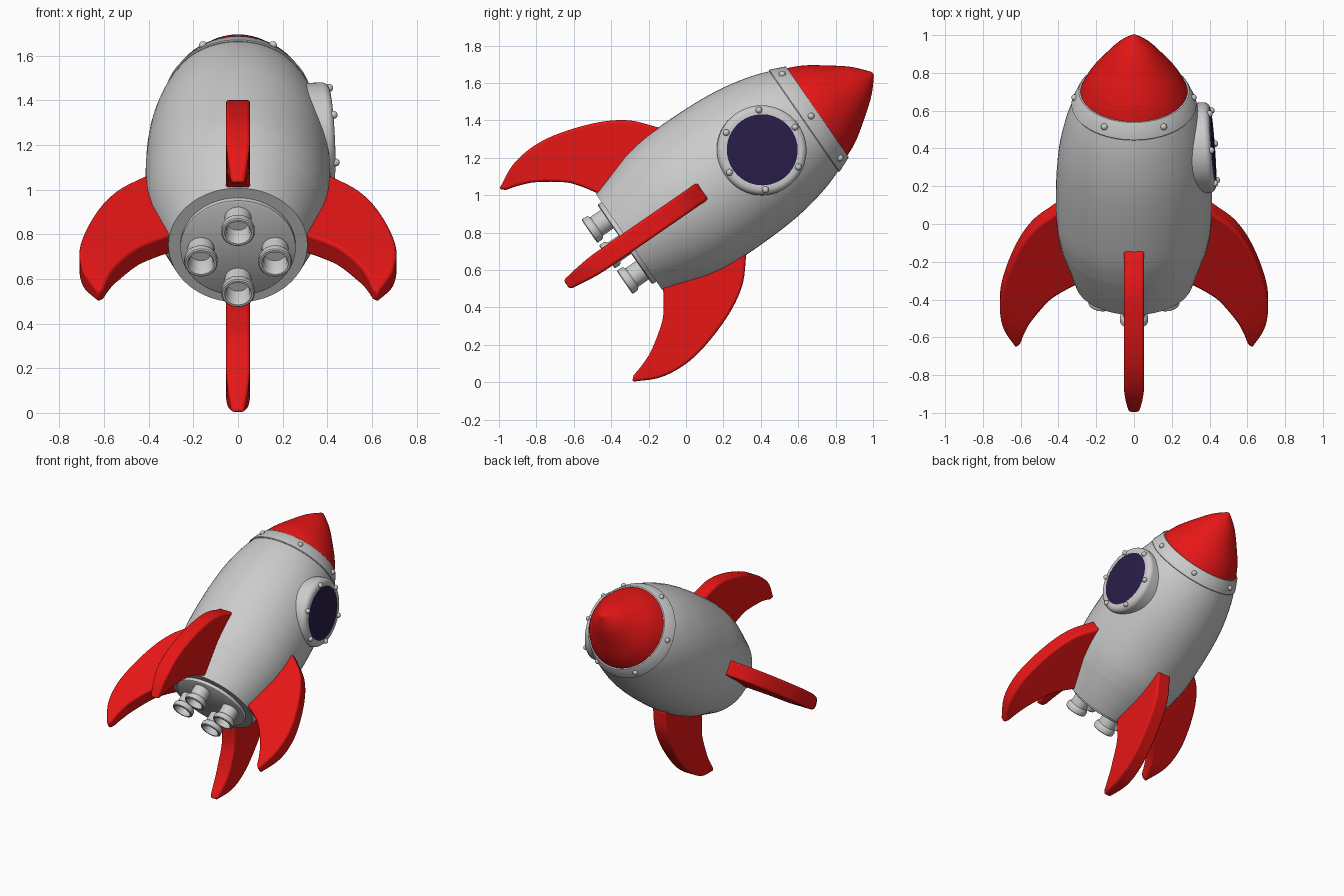
import bpy, bmesh, math
from mathutils import Matrix, Vector

if "Cube" in bpy.data.objects:
    bpy.data.objects.remove(bpy.data.objects["Cube"])

# Ship frame: local Z runs from the base centre to the nose tip
TILT = math.radians(34.6)
SHIP = Matrix.Translation((0, -0.305, 0.751)) @ Matrix.Rotation(TILT - math.pi / 2, 4, 'X')


def material(name, rgb):
    m = bpy.data.materials.new(name)
    m.diffuse_color = (*rgb, 1)
    m.use_nodes = True
    m.node_tree.nodes["Principled BSDF"].inputs["Base Color"].default_value = m.diffuse_color
    return m


RED = material("red_paint", (0.8, 0.008, 0.008))
GLASS = material("dark_glass", (0.022, 0.012, 0.065))


def spline(pts, n=6):
    """Catmull-Rom curve through 2D points."""
    p = [Vector(q) for q in pts]
    p = [2 * p[0] - p[1]] + p + [2 * p[-1] - p[-2]]
    out = []
    for i in range(1, len(p) - 2):
        a, b, c, d = p[i - 1:i + 3]
        for k in range(n):
            t = k / n
            out.append(0.5 * (2 * b + (c - a) * t + (2 * a - 5 * b + 4 * c - d) * t**2
                              + (3 * b - a - 3 * c + d) * t**3))
    return [tuple(v) for v in out + [p[-2]]]


def finish(name, bm, matrix, mat=None, angle=35):
    bmesh.ops.remove_doubles(bm, verts=bm.verts, dist=1e-5)
    bmesh.ops.recalc_face_normals(bm, faces=bm.faces)
    me = bpy.data.meshes.new(name)
    bm.to_mesh(me)
    bm.free()
    ob = bpy.data.objects.new(name, me)
    bpy.context.collection.objects.link(ob)
    ob.matrix_world = matrix
    if mat:
        me.materials.append(mat)
    bpy.ops.object.select_all(action='DESELECT')
    ob.select_set(True)
    bpy.context.view_layer.objects.active = ob
    bpy.ops.object.shade_smooth_by_angle(angle=math.radians(angle))
    return ob


def lathe(name, profile, matrix=SHIP, mat=None, steps=64, angle=35):
    """Spin (radius, height) points round Z."""
    bm = bmesh.new()
    vs = [bm.verts.new((r, 0, h)) for r, h in profile]
    es = [bm.edges.new(e) for e in zip(vs, vs[1:])]
    bmesh.ops.spin(bm, geom=vs + es, cent=(0, 0, 0), axis=(0, 0, 1),
                   angle=2 * math.pi, steps=steps, use_duplicate=False)
    return finish(name, bm, matrix, mat, angle)


def bolts(name, places, matrix, radius=0.018):
    bm = bmesh.new()
    for p in places:
        bmesh.ops.create_uvsphere(bm, u_segments=12, v_segments=8, radius=radius,
                                  matrix=Matrix.Translation(p))
    return finish(name, bm, matrix, angle=60)


# Hull: straight tail cone, then a curved barrel
hull = spline([(0.388, 0.24), (0.408, 0.36), (0.414, 0.50), (0.410, 0.70),
               (0.394, 0.87), (0.360, 1.03), (0.318, 1.15), (0.29, 1.20)])
lathe("hull", [(0, 0), (0.311, 0)] + hull + [(0, 1.20)], angle=25)
lathe("base_plate", [(0, 0.01), (0.258, 0.01), (0.258, -0.022), (0.25, -0.027), (0, -0.027)])

# Nose cone and its bolted collar
nose = spline([(0.285, 1.20), (0.283, 1.225), (0.245, 1.305), (0.187, 1.39),
               (0.1, 1.503), (0.02, 1.576), (0, 1.585)])
lathe("nose_cone", [(0, 1.2)] + nose, mat=RED)
lathe("nose_collar", [(0.30, 1.135), (0.328, 1.135), (0.331, 1.14), (0.297, 1.22),
                      (0.292, 1.224), (0.26, 1.224), (0.30, 1.135)])
ring = [math.radians(60 * k) for k in range(6)]
bolts("collar_bolts", [(0.314 * math.cos(a), 0.314 * math.sin(a), 1.183) for a in ring], SHIP)

# Porthole on the +x side, leaning with the hull
PORT = SHIP @ Matrix.Translation((0, 0, 0.828)) @ Matrix.Rotation(math.pi / 2 - 0.09, 4, 'Y')
edge = [(0.205 + 0.035 * math.cos(t), 0.385 + 0.035 * math.sin(t))
        for t in [math.pi / 2 * k / 6 for k in range(7)]]
lathe("porthole_rim", [(0.24, 0.25)] + edge + [(0.19, 0.42), (0.19, 0.38)], PORT)
lathe("porthole_glass", [(0.19, 0.39), (0.19, 0.419), (0.1, 0.424), (0, 0.426)], PORT, GLASS)
bolts("porthole_bolts", [(0.214 * math.cos(a), 0.214 * math.sin(a), 0.42) for a in ring], PORT)

# Four hollow engine nozzles
nozzle = [(0, -0.02), (0.06, -0.02), (0.06, -0.095), (0.072, -0.105), (0.075, -0.115),
          (0.075, -0.138), (0.07, -0.143), (0.06, -0.143), (0.053, -0.13), (0.05, -0.05), (0, -0.05)]
for k in range(4):
    spot = Matrix.Rotation(k * math.pi / 2, 4, 'Z') @ Matrix.Translation((0.166, 0, 0))
    lathe(f"nozzle_{k + 1}", nozzle, SHIP @ spot, steps=32)

# Four swept fins: outer and inner curves joined into a tapered slab
outer = [(0.37, 0.485)] + spline([(0.41, 0.48), (0.541, 0.36), (0.636, 0.186), (0.705, -0.058),
                                  (0.697, -0.256), (0.626, -0.412)])
inner = [(0.28, 0.02)] + spline([(0.315, 0.005), (0.385, -0.04), (0.455, -0.10), (0.542, -0.224),
                                 (0.58, -0.31), (0.602, -0.385)])


def fin(name, turn):
    bm = bmesh.new()
    rows = []
    for o, i in zip(outer, inner):
        row = []
        for r, s in (o, i):
            taper = min(1, max(0, (-0.2 - s) / 0.21))
            t = 0.054 - 0.026 * taper ** 1.4
            row += [bm.verts.new((r, t, s)), bm.verts.new((r, -t, s))]
        rows.append(row)
    for (a, b, c, d), (e, f, g, h) in zip(rows, rows[1:]):
        for q in ((a, e, g, c), (b, d, h, f), (a, b, f, e), (c, g, h, d)):
            bm.faces.new(q)
    for a, b, c, d in (rows[0], rows[-1]):
        bm.faces.new((a, b, d, c))
    ob = finish(name, bm, SHIP @ Matrix.Rotation(turn, 4, 'Z'), RED, 40)
    bev = ob.modifiers.new("round_edges", 'BEVEL')
    bev.width = 0.014
    bev.segments = 3
    bev.limit_method = 'ANGLE'
    bev.angle_limit = math.radians(45)


for k, name in enumerate(("right_fin", "lower_fin", "left_fin", "upper_fin")):
    fin(name, k * math.pi / 2)
